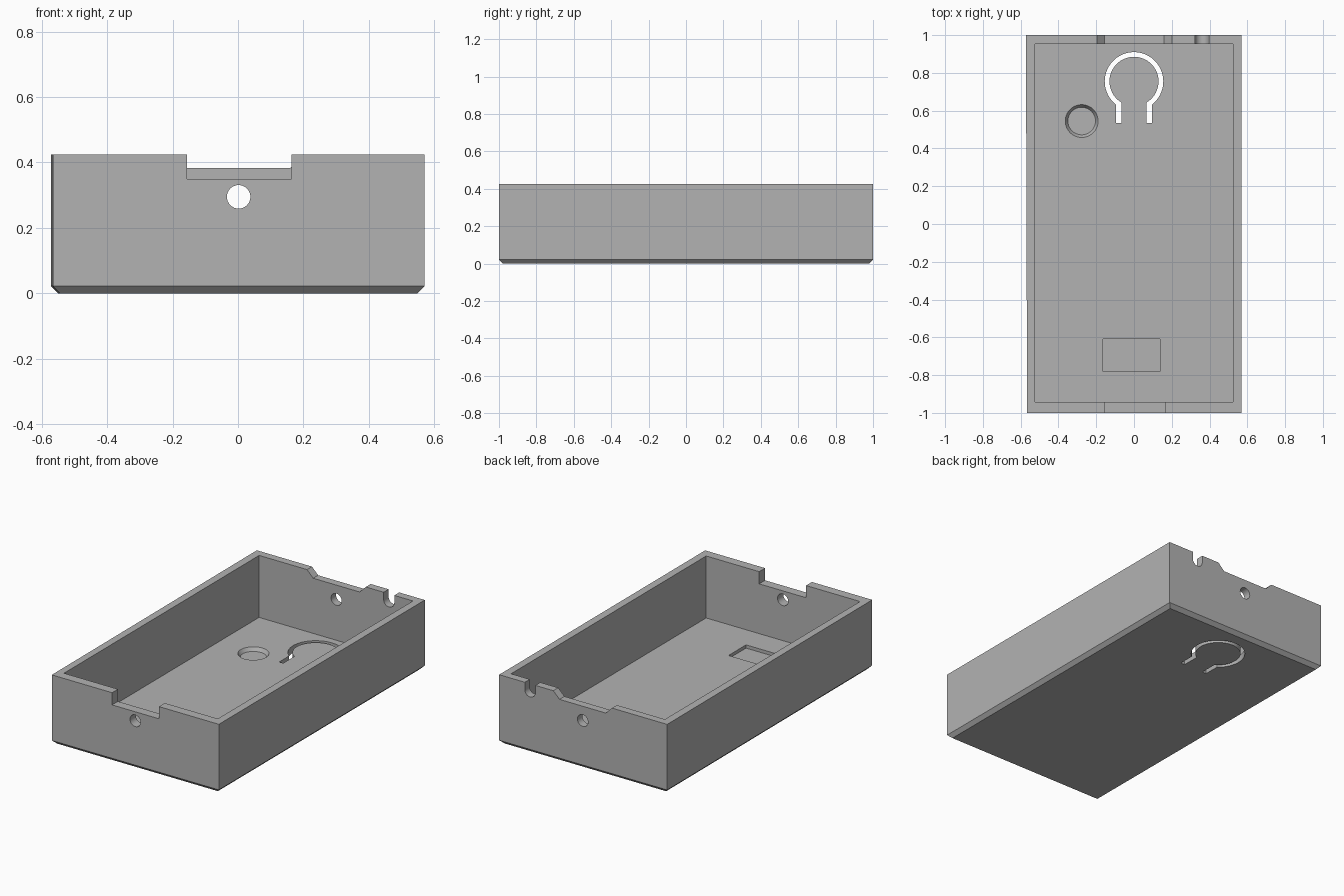
import bpy
import bmesh
from math import sin, cos, asin, pi
from mathutils import Vector

if "Cube" in bpy.data.objects:
    bpy.data.objects.remove(bpy.data.objects["Cube"], do_unlink=True)

HEIGHT, FLOOR, CHAMFER = 0.425, 0.044, 0.022

grey = bpy.data.materials.new("light grey plastic")
grey.use_nodes = True
colour = (0.45, 0.45, 0.45, 1)
grey.diffuse_color = colour
grey.node_tree.nodes["Principled BSDF"].inputs["Base Color"].default_value = colour


def make_object(name, bm):
    bmesh.ops.recalc_face_normals(bm, faces=bm.faces)
    mesh = bpy.data.meshes.new(name)
    bm.to_mesh(mesh)
    bm.free()
    mesh.materials.append(grey)
    obj = bpy.data.objects.new(name, mesh)
    bpy.context.collection.objects.link(obj)
    return obj


def loft(name, rings):
    """Closed solid through rings of equal point count."""
    bm = bmesh.new()
    loops = [[bm.verts.new(p) for p in ring] for ring in rings]
    for a, b in zip(loops, loops[1:]):
        for i in range(len(a)):
            j = (i + 1) % len(a)
            bm.faces.new((a[i], a[j], b[j], b[i]))
    bm.faces.new(loops[0])
    bm.faces.new(loops[-1])
    return make_object(name, bm)


def arc(cx, cy, r, start, end, steps):
    return [(cx + r * cos(start + (end - start) * i / steps),
             cy + r * sin(start + (end - start) * i / steps)) for i in range(steps + 1)]


def circle(cx, cy, r, steps=40):
    return arc(cx, cy, r, 0, 2 * pi, steps)[:-1]


def rectangle(x0, x1, y0, y1):
    return [(x0, y0), (x1, y0), (x1, y1), (x0, y1)]


def flat(points, z):
    return [Vector((x, y, z)) for x, y in points]


def through_floor(name, points, z0, z1):
    return loft(name, [flat(points, z0), flat(points, z1)])


def through_wall(name, points, y0, y1):
    return loft(name, [[Vector((x, y, z)) for x, z in points] for y in (y0, y1)])


# Tray: chamfered base, slightly tapered side, open top
front_left, back_left, right = -0.566, -0.572, 0.57
outer = [(front_left, -1), (right, -1), (right, 1), (back_left, 1)]
base = [(x - CHAMFER * (1 if x > 0 else -1), y - CHAMFER * y) for x, y in outer]
inner = rectangle(-0.523, 0.523, -0.943, 0.952)
tray = loft("tray", [flat(base, 0), flat(outer, CHAMFER), flat(outer, HEIGHT),
                     flat(inner, HEIGHT), flat(inner, FLOOR)])

cutters = []

# Cable holes in both end walls
for name, y in (("front_hole", -1), ("back_hole", 1)):
    cutters.append(through_wall(name, circle(0.002, 0.295, 0.036, 32), y - 0.1, y + 0.1))

# Square notch at the front, sloped notch and round-bottomed slot at the back
cutters.append(through_wall("front_notch", rectangle(-0.156, 0.163, 0.35, 0.5), -1.1, -0.9))
sloped = [(-0.155, 0.383), (0.16, 0.383), (0.252, 0.475), (-0.247, 0.475)]
cutters.append(through_wall("back_notch", sloped, 0.9, 1.1))
slot = arc(0.36, 0.38, 0.036, pi, 2 * pi, 16) + [(0.396, 0.5), (0.324, 0.5)]
cutters.append(through_wall("back_slot", slot, 0.9, 1.1))

# Spring button: keyhole-shaped slit through the floor
cy, r_out, r_in, x_out, x_in, foot = 0.755, 0.155, 0.13, 0.095, 0.067, 0.535
a, b = asin(x_out / r_out), asin(x_in / r_in)
down = -pi / 2
slit = ([(x_out, foot)] + arc(0, cy, r_out, down + a, down + 2 * pi - a, 48)
        + [(-x_out, foot), (-x_in, foot)]
        + arc(0, cy, r_in, down + 2 * pi - b, down + b, 48) + [(x_in, foot)])
cutters.append(through_floor("button_slit", slit, -0.05, 0.1))

# Shallow recesses in the floor
dish = [flat(circle(-0.277, 0.545, r), z)
        for r, z in ((0.073, FLOOR - 0.022), (0.087, FLOOR), (0.087, FLOOR + 0.03))]
cutters.append(loft("round_recess", dish))
cutters.append(through_floor("square_recess", rectangle(-0.165, 0.138, -0.78, -0.61),
                             FLOOR - 0.02, 0.1))

# Cut everything out of the tray
bpy.context.view_layer.objects.active = tray
tray.select_set(True)
for cutter in cutters:
    mod = tray.modifiers.new(cutter.name, "BOOLEAN")
    mod.operation = "DIFFERENCE"
    mod.solver = "EXACT"
    mod.object = cutter
    bpy.ops.object.modifier_apply(modifier=mod.name)
    bpy.data.objects.remove(cutter, do_unlink=True)

bpy.ops.object.shade_smooth_by_angle(angle=pi / 6)
